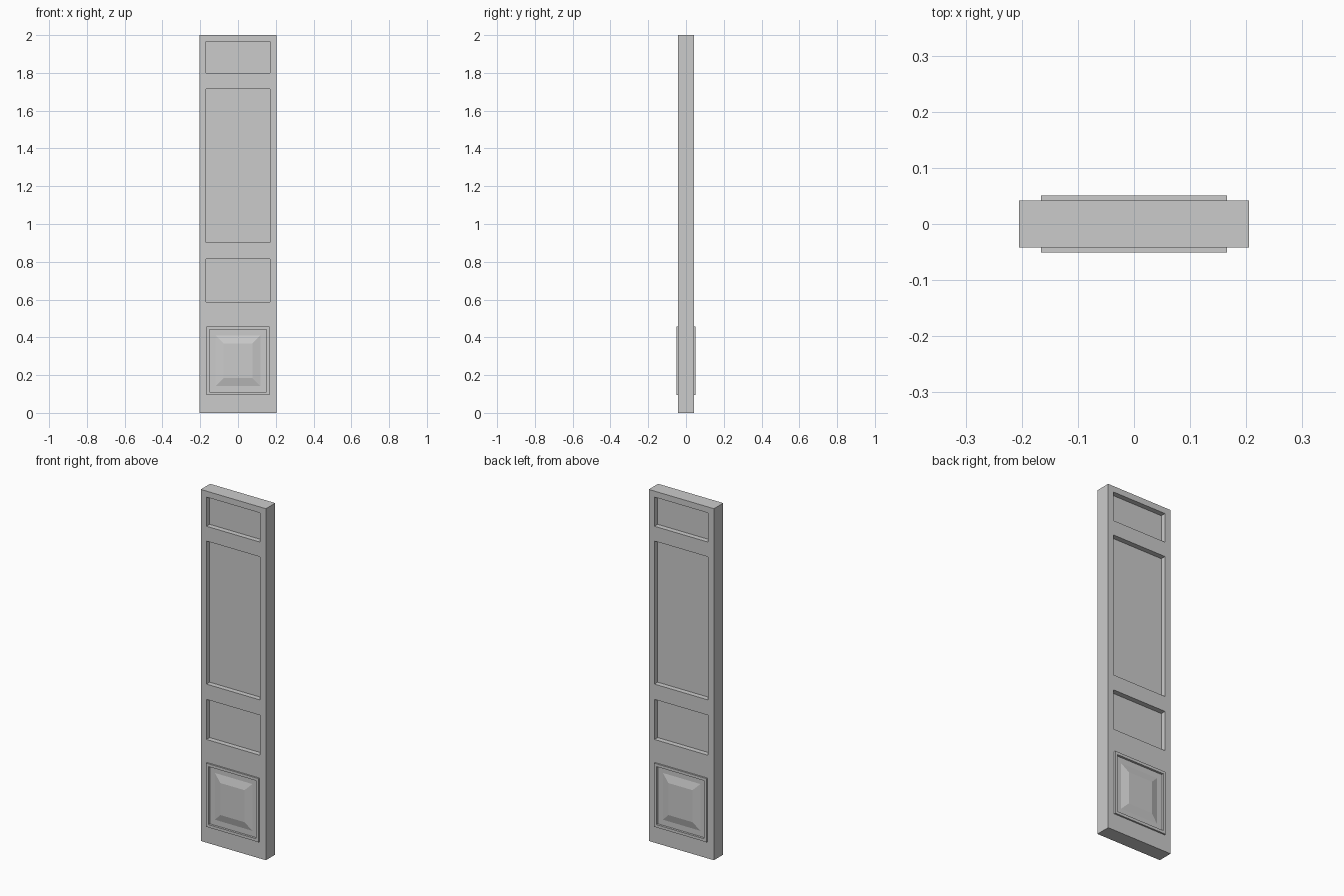
import bpy, bmesh

if "Cube" in bpy.data.objects:
    bpy.data.objects.remove(bpy.data.objects["Cube"])

HALF_W, HALF_T, HEIGHT = 0.205, 0.042, 2.0
WINDOWS = {"lower_pane": (0.169, 0.587, 0.815),
           "middle_pane": (0.169, 0.902, 1.716),
           "top_pane": (0.169, 1.80, 1.966)}
KICK = (0.166, 0.095, 0.457)
PANE_Y = -0.013


def finish(name, bm, mirror=True):
    bmesh.ops.remove_doubles(bm, verts=bm.verts, dist=1e-5)
    bmesh.ops.recalc_face_normals(bm, faces=bm.faces)
    # Half parts are open at y = 0: make sure the front points to -y
    front = min(bm.faces, key=lambda f: f.calc_center_median().y)
    if front.normal.y > 0:
        bmesh.ops.reverse_faces(bm, faces=bm.faces)
    mesh = bpy.data.meshes.new(name)
    bm.to_mesh(mesh)
    bm.free()
    ob = bpy.data.objects.new(name, mesh)
    bpy.context.collection.objects.link(ob)
    if mirror:
        mod = ob.modifiers.new("mirror_to_back", 'MIRROR')
        mod.use_axis = (False, True, False)
    return ob


def stepped_panel(name, opening, profile):
    """Rectangular rings following (inset, y) steps, capped at the centre."""
    w, z0, z1 = opening
    bm = bmesh.new()
    rings = []
    for inset, y in profile:
        a, lo, hi = w - inset, z0 + inset, z1 - inset
        rings.append([bm.verts.new(c) for c in
                      ((-a, y, lo), (a, y, lo), (a, y, hi), (-a, y, hi))])
    for r, s in zip(rings, rings[1:]):
        for i in range(4):
            j = (i + 1) % 4
            bm.faces.new((r[i], r[j], s[j], s[i]))
    bm.faces.new(rings[-1])
    return finish(name, bm)


# Door frame: stiles and rails around four openings, extruded to mid thickness
bm = bmesh.new()


def quad(x0, x1, z0, z1):
    return bm.faces.new([bm.verts.new((x, -HALF_T, z)) for x, z in
                         ((x0, z0), (x1, z0), (x1, z1), (x0, z1))])


level = 0.0
for w, z0, z1 in [KICK, *WINDOWS.values()]:
    quad(-HALF_W, HALF_W, level, z0)
    bm.verts.ensure_lookup_table()
    quad(-HALF_W, -w, z0, z1)
    quad(w, HALF_W, z0, z1)
    level = z1
quad(-HALF_W, HALF_W, level, HEIGHT)

# Split the rails where the stiles meet them, so the walls join cleanly
for side in (-1, 1):
    for w in (KICK[0], 0.169):
        bmesh.ops.bisect_plane(bm, geom=bm.verts[:] + bm.edges[:] + bm.faces[:],
                               plane_co=(side * w, 0, 0), plane_no=(1, 0, 0))
bmesh.ops.remove_doubles(bm, verts=bm.verts, dist=1e-5)
rim = [e for e in bm.edges if e.is_boundary]
walls = bmesh.ops.extrude_edge_only(bm, edges=rim)["geom"]
for v in walls:
    if isinstance(v, bmesh.types.BMVert):
        v.co.y = 0
finish("door_frame", bm)

# Flat recessed panes
for name, opening in WINDOWS.items():
    stepped_panel(name, opening, [(0, PANE_Y), (0.001, PANE_Y)])

# Kick panel: proud moulding, sunk border and raised bevelled field
stepped_panel("kick_panel", KICK,
              [(0, -HALF_T), (0, -0.051), (0.016, -0.051), (0.016, -0.039),
               (0.048, -0.039), (0.090, -0.050)])
